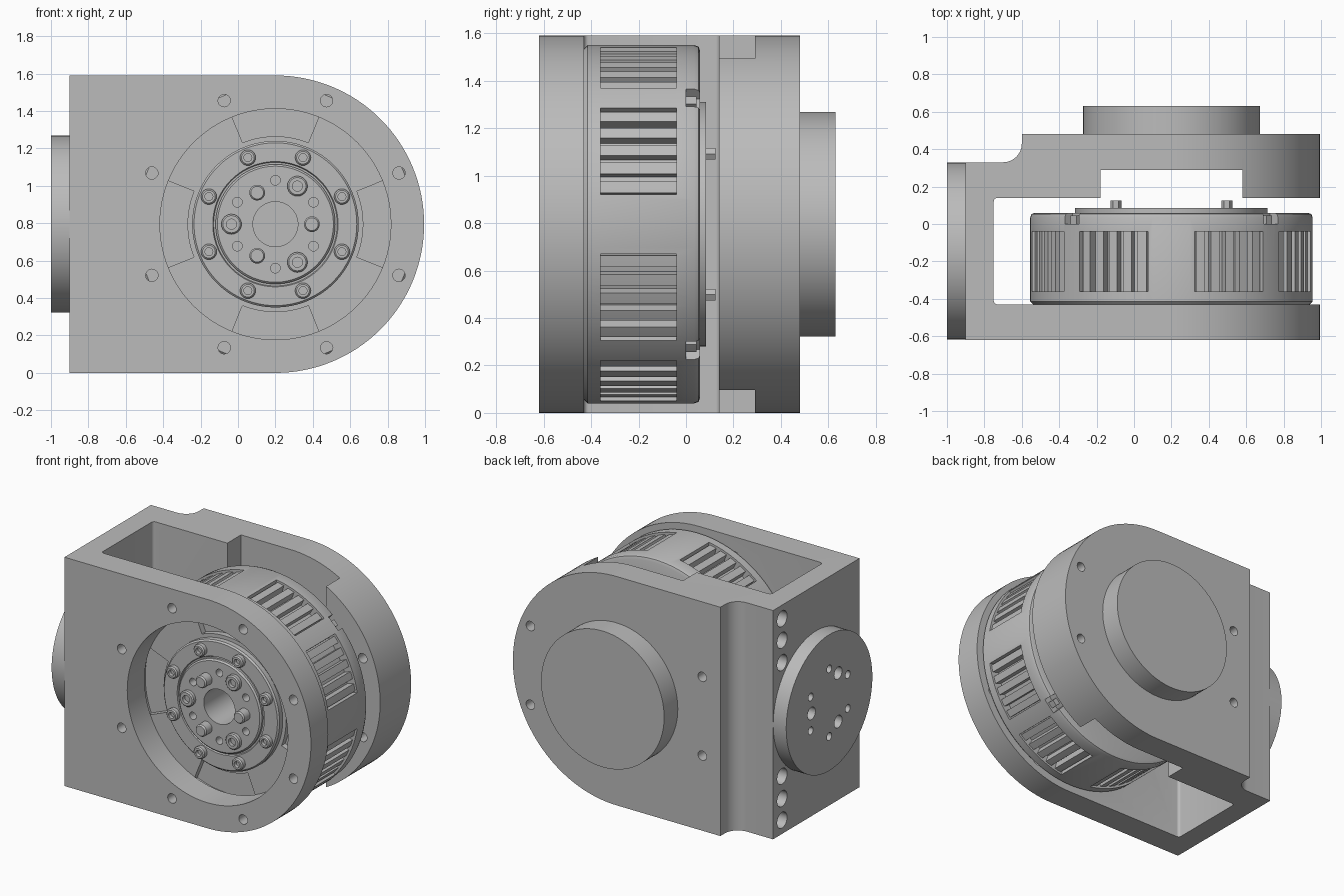
import bpy, bmesh
from math import sin, cos, pi, radians

if "Cube" in bpy.data.objects:
    bpy.data.objects.remove(bpy.data.objects["Cube"])

metal = bpy.data.materials.new("satin grey metal")
metal.use_nodes = True
grey = (0.5, 0.5, 0.5, 1)
metal.diffuse_color = grey
metal.node_tree.nodes["Principled BSDF"].inputs["Base Color"].default_value = grey

CX, CZ = 0.2, 0.795      # main rotation axis, running along y
DY = -0.145              # side disc axis, running along x
parts = []


def finish(name, bm):
    bmesh.ops.remove_doubles(bm, verts=bm.verts, dist=1e-5)
    bmesh.ops.recalc_face_normals(bm, faces=bm.faces)
    mesh = bpy.data.meshes.new(name)
    bm.to_mesh(mesh)
    bm.free()
    mesh.materials.append(metal)
    ob = bpy.data.objects.new(name, mesh)
    bpy.context.scene.collection.objects.link(ob)
    parts.append(ob)
    return ob


def lathe(name, profile, centre=(CX, CZ), start=0, end=360, n=64, axis="y"):
    """Revolve a closed (radius, height) profile, fully or as a capped wedge."""
    bm = bmesh.new()
    full = end - start >= 360
    rings = []
    for i in range(n if full else n + 1):
        a = radians(start + (end - start) * i / n)
        ring = []
        for r, h in profile:
            u, v = centre[0] + r * cos(a), centre[1] + r * sin(a)
            ring.append(bm.verts.new((u, h, v) if axis == "y" else (h, u, v)))
        rings.append(ring)
    k = len(profile)
    for i in range(n):
        p, q = rings[i], rings[(i + 1) % len(rings)]
        for j in range(k):
            m = (j + 1) % k
            if profile[j][0] or profile[m][0]:
                bm.faces.new((p[j], p[m], q[m], q[j]))
    if not full:
        bm.faces.new(rings[0])
        bm.faces.new(rings[-1])
    return finish(name, bm)


def band(name, r0, r1, h0, h1, **kw):
    return lathe(name, [(r0, h0), (r1, h0), (r1, h1), (r0, h1)], **kw)


def polar(r, deg, centre=(CX, CZ)):
    return centre[0] + r * cos(radians(deg)), centre[1] + r * sin(radians(deg))


def arc(cx, cy, r, a0, a1, n):
    return [polar(r, a0 + (a1 - a0) * i / n, (cx, cy)) for i in range(n + 1)]


def prism(name, outline, low, high, axis):
    """Extrude a 2D outline along y or z."""
    bm = bmesh.new()
    ends = []
    for h in (low, high):
        ends.append([bm.verts.new((u, h, v) if axis == "y" else (u, v, h)) for u, v in outline])
        bm.faces.new(ends[-1])
    for i in range(len(outline)):
        j = (i + 1) % len(outline)
        bm.faces.new((ends[0][i], ends[0][j], ends[1][j], ends[1][i]))
    return finish(name, bm)


def carve(target, cutters, operation="DIFFERENCE"):
    for c in cutters:
        mod = target.modifiers.new("cut", "BOOLEAN")
        mod.object, mod.operation, mod.solver = c, operation, "EXACT"
    graph = bpy.context.evaluated_depsgraph_get()
    mesh = bpy.data.meshes.new_from_object(target.evaluated_get(graph))
    target.modifiers.clear()
    target.data = mesh
    for c in cutters:
        parts.remove(c)
        bpy.data.objects.remove(c)


# Bracket: C-shaped plan, trimmed by the rounded front outline
plan = [(-0.9, -0.62), (1.2, -0.62), (1.2, -0.43)]
plan += arc(-0.73, -0.41, 0.02, 270, 180, 5) + arc(-0.73, 0.12, 0.02, 180, 90, 5)
plan += [(-0.18, 0.14), (-0.18, 0.29), (0.58, 0.29), (0.58, 0.14), (1.2, 0.14), (1.2, 0.48), (-0.6, 0.48)]
plan += arc(-0.7, 0.43, 0.1, 0, -90, 12) + [(-0.9, 0.33)]
bracket = prism("bracket", plan, -0.1, 1.7, "z")
outline = [(-1.2, 0)] + arc(CX, CZ, CZ, -90, 90, 64) + [(-1.2, 2 * CZ)]
carve(bracket, [prism("outline_cutter", outline, -1, 1, "y")], "INTERSECT")

cutters = [band("bore", 0, 0.6175, -0.7, -0.3, n=96)]
for i in range(8):
    deep = i in (0, 3, 4, 7)
    cutters.append(band("screw_hole", 0, 0.033, -0.7, 0.6 if deep else -0.3,
                        centre=polar(0.715, 22.5 + 45 * i), n=20))
for s in (-1, 1):
    for d in (0.395, 0.55, 0.7):
        cutters.append(band("side_hole", 0, 0.055, -1, -0.78, centre=(0.23, CZ + s * d), n=20, axis="x"))
carve(bracket, cutters)

# Round bosses on the back and the right side
band("back_boss", 0, 0.473, 0.47, 0.63, n=96)
side = band("side_disc", 0, 0.473, -1, -0.89, centre=(DY, CZ), n=96, axis="x")
cutters = []
for i in range(3):
    cutters.append(band("large_hole", 0, 0.043, -1.1, -0.92, n=20, axis="x",
                        centre=polar(0.195, 120 * i, (DY, CZ))))
for i in range(6):
    cutters.append(band("small_hole", 0, 0.027, -1.1, -0.92, n=16, axis="x",
                        centre=polar(0.235, 30 + 60 * i, (DY, CZ))))
carve(side, cutters)

# Motor housing with stepped hub, side windows, front pockets and rim notches
housing = lathe("motor_housing", [
    (0.12, -0.49), (0.31, -0.49), (0.32, -0.48), (0.32, -0.465), (0.33, -0.465), (0.335, -0.475),
    (0.435, -0.475), (0.445, -0.465), (0.445, -0.43), (0.74, -0.43), (0.755, -0.415),
    (0.755, 0.035), (0.748, 0.053), (0.73, 0.06), (0.515, 0.06), (0.515, 0.085), (0.12, 0.085)], n=144)
cutters = []
for q in range(4):
    for c in (25, 65):
        a = 90 * q + c
        cutters.append(band("window", 0.69, 0.8, -0.36, -0.04, start=a - 15.5, end=a + 15.5, n=14))
    pocket = [(0.47, -0.5), (0.64, -0.5), (0.64, -0.39), (0.47, -0.39)]
    cutters.append(lathe("pocket", pocket, start=90 * q - 22, end=90 * q + 22, n=16))
    a = 45 + 90 * q
    cutters.append(band("notch", 0.7, 0.8, 0, 0.1, start=a - 4, end=a + 4, n=4))
for i in range(6):
    cutters.append(band("hub_hole", 0, 0.026, -0.6, -0.43, centre=polar(0.235, 30 + 60 * i), n=16))
# The three holes shared with the hub screws are hidden under their heads
carve(housing, cutters)

# Stator teeth behind the windows
for q in range(4):
    for c in (25, 65):
        for k in range(5):
            a = 90 * q + c + 6.4 * (k - 2)
            band("stator_tooth", 0.68, 0.74, -0.37, -0.03, start=a - 1.9, end=a + 1.9, n=2)
    band("rim_tab", 0.69, 0.74, -0.01, 0.045, start=90 * q + 43.3, end=90 * q + 46.7, n=2)
    band("rear_pin", 0, 0.029, 0.07, 0.125, centre=polar(0.42, 45 + 90 * q), n=6)


# Socket-head screws and dowel pins on the front hub
def screw(name, r, deg, size, back, front):
    where = polar(r, deg)
    lathe(name, [(0, back), (size, back), (size, front + 0.008), (size - 0.008, front),
                 (size * 0.5, front), (size * 0.5, front + 0.025), (0, front + 0.025)], centre=where, n=24)


for i in range(8):
    screw("ring_screw", 0.385, 22.5 + 45 * i, 0.042, -0.46, -0.51)
for i in range(3):
    screw("hub_screw", 0.235, 60 + 120 * i, 0.054, -0.47, -0.52)
    lathe("dowel_pin", [(0, -0.47), (0.042, -0.47), (0.042, -0.55), (0.034, -0.56), (0, -0.56)],
          centre=polar(0.195, 120 * i), n=24)

# Smooth round surfaces, keep hard edges
bpy.ops.object.select_all(action="DESELECT")
for ob in parts:
    ob.select_set(True)
bpy.context.view_layer.objects.active = bracket
bpy.ops.object.shade_smooth_by_angle(angle=radians(30))
